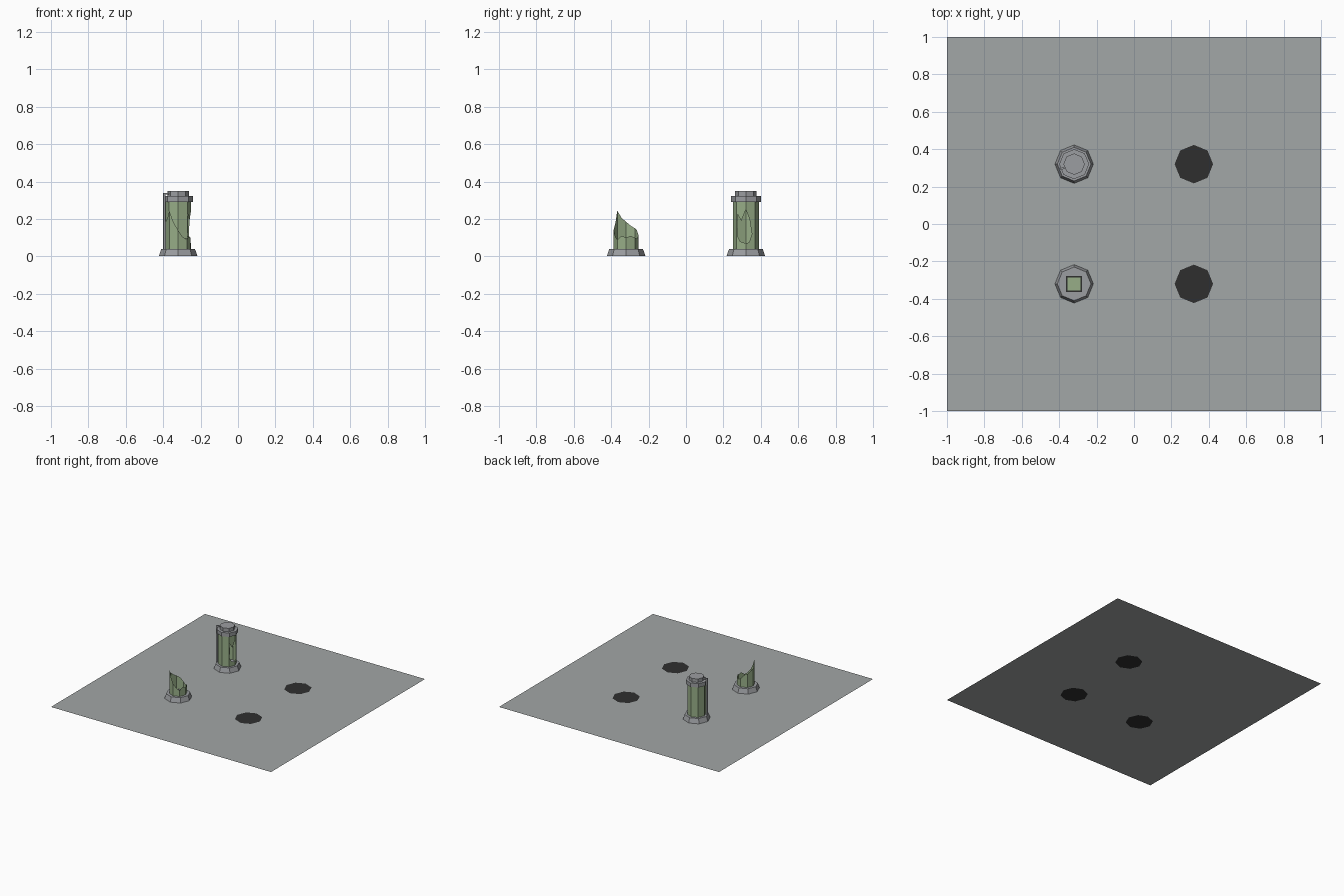
import bpy, bmesh, math
from mathutils import Vector

if "Cube" in bpy.data.objects:
    bpy.data.objects.remove(bpy.data.objects["Cube"])


def mat(name, c):
    m = bpy.data.materials.new(name)
    m.diffuse_color = (*c, 1)
    m.use_nodes = True
    m.node_tree.nodes["Principled BSDF"].inputs["Base Color"].default_value = m.diffuse_color
    return m


FLOOR = mat("floor_grey", (0.36, 0.385, 0.385))
METAL = mat("metal_grey", (0.33, 0.34, 0.355))
GLASS = mat("green_glass", (0.31, 0.42, 0.245))
DARK = mat("dark_socket", (0.028, 0.028, 0.028))


def obj(name, verts, faces, m):
    me = bpy.data.meshes.new(name)
    me.from_pydata([tuple(v) for v in verts], [], faces)
    me.materials.append(m)
    o = bpy.data.objects.new(name, me)
    bpy.context.collection.objects.link(o)
    return o


def oct_pt(c, r, i, z):
    a = math.radians(45 * i)
    return Vector((c[0] + r * math.cos(a), c[1] + r * math.sin(a), z))


def lathe(name, c, profile, m):
    """Closed eight-sided solid from (radius, z) pairs."""
    verts = [oct_pt(c, r, i, z) for r, z in profile for i in range(8)]
    faces = [tuple(range(7, -1, -1)),
             tuple(range(len(verts) - 8, len(verts)))]
    for k in range(len(profile) - 1):
        for i in range(8):
            j = (i + 1) % 8
            faces.append((k * 8 + i, k * 8 + j, k * 8 + 8 + j, k * 8 + 8 + i))
    return obj(name, verts, faces, m)


def disc(name, c, r, z, m):
    return obj(name, [oct_pt(c, r, i, z) for i in range(8)], [tuple(range(8))], m)


def panel(verts, faces, pts):
    n = len(verts)
    verts.extend(pts)
    faces.append(tuple(range(n, n + len(pts))))


P = 0.32
R = 0.07
whole, broken = (-P, P), (-P, -P)

# floor sheet
obj("floor", [(-1, -1, .001), (1, -1, .001), (1, 1, .001), (-1, 1, .001)],
    [(0, 1, 2, 3)], FLOOR)

# dark sockets, seen from above and below
for n, c in enumerate(((P, P), (P, -P), broken)):
    disc(f"socket_under_{n}", c, 0.103, 0.0, DARK)
    if n < 2:
        disc(f"socket_top_{n}", c, 0.103, 0.002, DARK)

# bases
for name, c in (("whole_tank_base", whole), ("broken_tank_base", broken)):
    lathe(name, c, [(0.103, 0.002), (0.09, 0.04)], METAL)

# top collar and cap
lathe("tank_collar", whole, [(0.08, 0.29), (0.08, 0.322)], METAL)
lathe("tank_cap", whole, [(0.057, 0.322), (0.057, 0.35)], METAL)

# whole tank glass, with a jagged hole facing +x
verts, faces = [], []
ZB, ZT = 0.04, 0.29
for i in range(1, 7):
    panel(verts, faces, [oct_pt(whole, R, i, ZB), oct_pt(whole, R, i + 1, ZB),
                         oct_pt(whole, R, i + 1, ZT), oct_pt(whole, R, i, ZT)])
holes = {7: [(0, .07), (.6, .08), (.93, .11), (.85, .17), (.93, .23), (.5, .19), (0, .25)],
         1: [(0, .07), (.35, .075), (.65, .12), (.4, .2), (0, .25)]}
for side, hole in holes.items():
    a, b = oct_pt(whole, R, 0, 0), oct_pt(whole, R, side, 0)
    ring = [(1, ZB), (0, ZB)] + hole + [(0, ZT), (1, ZT)]
    pts = [a.lerp(b, u) + Vector((0, 0, z)) for u, z in ring]
    panel(verts, faces, pts if side == 7 else pts[::-1])
obj("whole_tank_glass", verts, faces, GLASS)

# broken tank glass: height at each corner, and at each panel middle
verts, faces = [], []
corner = [.10, .10, .11, .15, .185, .245, .14, .09]
middle = [.11, .095, .14, .165, .205, .18, .105, .11]
for i in range(8):
    j = (i + 1) % 8
    a, b = oct_pt(broken, 0.067, i, 0), oct_pt(broken, 0.067, j, 0)
    up = lambda p, z: p + Vector((0, 0, z))
    panel(verts, faces, [up(a, ZB), up(b, ZB), up(b, corner[j]),
                         up(a.lerp(b, .5), middle[i]), up(a, corner[i])])
obj("broken_tank_glass", verts, faces, GLASS)

# green plate in the bottom of the broken tank, on a dark rim
for name, s, z, m in (("tank_drain_rim", .043, .042, DARK), ("tank_drain", .035, .044, GLASS)):
    obj(name, [(broken[0] + x * s, broken[1] + y * s, z)
               for x, y in ((-1, -1), (1, -1), (1, 1), (-1, 1))], [(0, 1, 2, 3)], m)


# side pipe: a riser and an elbow into the cap
def bar(name, r0, r1, z0, z1, m):
    ang = math.radians(200)
    d = Vector((math.cos(ang), math.sin(ang), 0))
    s = Vector((-d.y, d.x, 0)) * 0.005
    c = Vector((*whole, 0))
    v = [c + d * r + s * k + Vector((0, 0, z))
         for z in (z0, z1) for r, k in ((r0, -1), (r1, -1), (r1, 1), (r0, 1))]
    obj(name, v, [(3, 2, 1, 0), (4, 5, 6, 7), (0, 1, 5, 4), (1, 2, 6, 5),
                  (2, 3, 7, 6), (3, 0, 4, 7)], m)


bar("pipe_riser", 0.075, 0.085, 0.035, 0.34, METAL)
bar("pipe_elbow", 0.05, 0.085, 0.33, 0.34, METAL)
